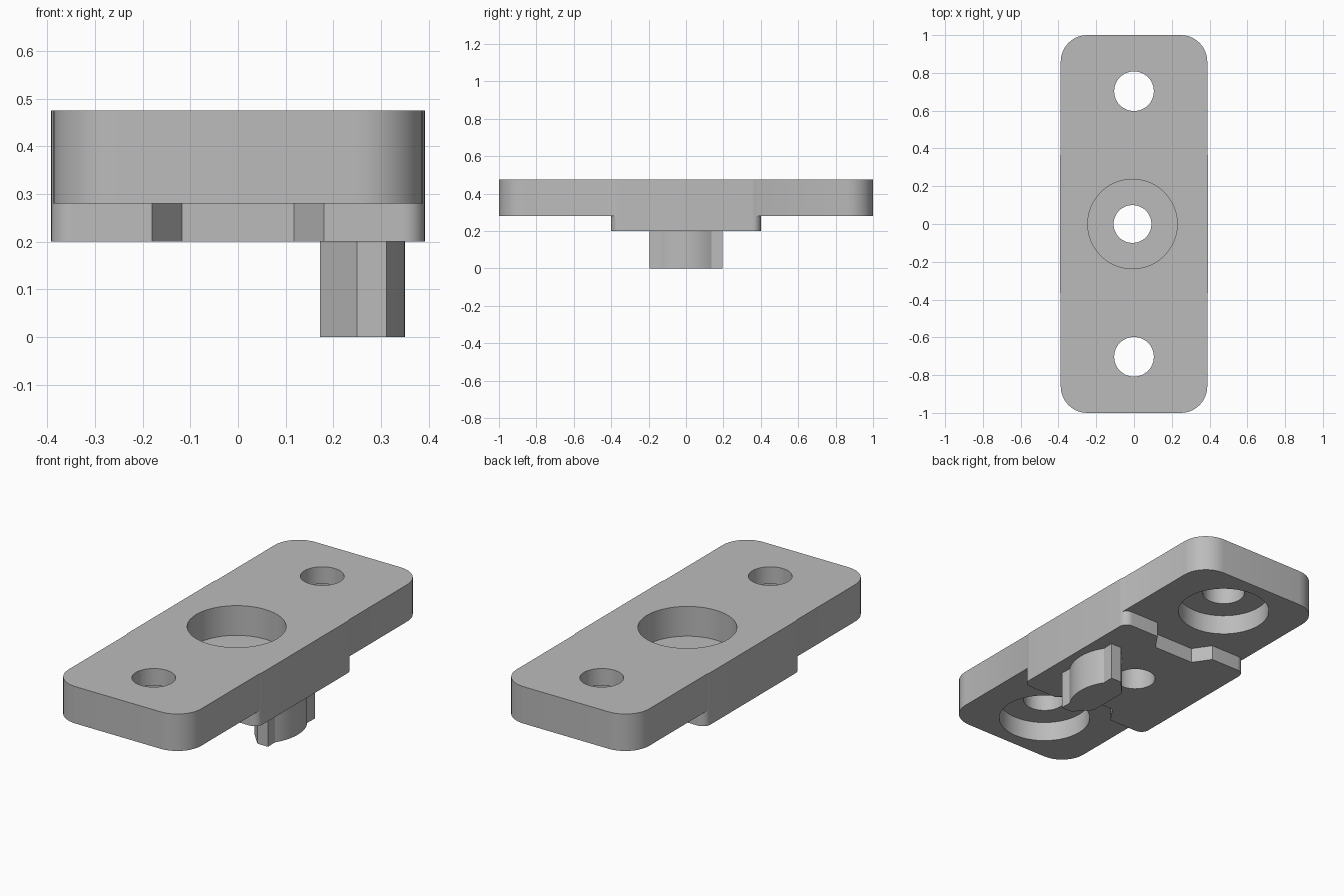
import bpy
import bmesh
import math
from mathutils import Vector

cube = bpy.data.objects.get("Cube")
if cube:
    bpy.data.objects.remove(cube, do_unlink=True)

grey = bpy.data.materials.new("plain_grey")
grey.use_nodes = True
colour = (0.5, 0.5, 0.5, 1)
grey.diffuse_color = colour
grey.node_tree.nodes["Principled BSDF"].inputs["Base Color"].default_value = colour


def rounded(corners, steps=10):
    """Outline from (x, y, radius) corners, each rounded by its radius."""
    outline = []
    for i, (x, y, r) in enumerate(corners):
        p = Vector((x, y))
        if r == 0:
            outline.append(p)
            continue
        a = (Vector(corners[i - 1][:2]) - p).normalized()
        b = (Vector(corners[(i + 1) % len(corners)][:2]) - p).normalized()
        half = a.angle(b) / 2
        centre = p + (a + b).normalized() * r / math.sin(half)
        start = p + a * r / math.tan(half) - centre
        end = p + b * r / math.tan(half) - centre
        sweep = math.pi - 2 * half
        for k in range(steps + 1):
            t = k / steps
            outline.append(centre + (start * math.sin((1 - t) * sweep)
                                     + end * math.sin(t * sweep)) / math.sin(sweep))
    return outline


def prism(name, outline, z0, z1):
    """Extrude a flat outline between two heights."""
    bm = bmesh.new()
    base = bm.faces.new([bm.verts.new((x, y, z0)) for x, y in outline])
    top = bmesh.ops.extrude_face_region(bm, geom=[base])["geom"]
    bmesh.ops.translate(bm, vec=(0, 0, z1 - z0),
                        verts=[v for v in top if isinstance(v, bmesh.types.BMVert)])
    bmesh.ops.recalc_face_normals(bm, faces=bm.faces)
    mesh = bpy.data.meshes.new(name)
    bm.to_mesh(mesh)
    bm.free()
    mesh.materials.append(grey)
    obj = bpy.data.objects.new(name, mesh)
    bpy.context.collection.objects.link(obj)
    return obj


def circle(x, y, r, n=48):
    return [(x + r * math.cos(2 * math.pi * i / n),
             y + r * math.sin(2 * math.pi * i / n)) for i in range(n)]


def combine(obj, tool, operation):
    """Apply a boolean and discard the tool."""
    tool.hide_render = True
    mod = obj.modifiers.new("boolean", 'BOOLEAN')
    mod.operation, mod.object, mod.solver = operation, tool, 'EXACT'
    bpy.context.view_layer.update()
    mesh = bpy.data.meshes.new_from_object(
        obj.evaluated_get(bpy.context.evaluated_depsgraph_get()))
    obj.modifiers.clear()
    obj.data = mesh
    bpy.data.objects.remove(tool, do_unlink=True)


TOP, PLATE_BOTTOM, BLOCK_BOTTOM = 0.475, 0.28, 0.2

# Long plate with rounded corners
plate = prism("mounting_plate", rounded(
    [(sx * 0.388, sy, 0.14) for sx, sy in ((-1, -1), (1, -1), (1, 1), (-1, 1))]),
    PLATE_BOTTOM, TOP)

# Central block, notched on its front and back ends
end = [(-0.392, -0.4, 0.045), (-0.18, -0.4, 0), (-0.118, -0.31, 0),
       (0.118, -0.31, 0), (0.18, -0.4, 0), (0.392, -0.4, 0.045)]
block = prism("central_block",
              rounded(end + [(-x, -y, r) for x, y, r in end]), BLOCK_BOTTOM, TOP)
combine(plate, block, 'UNION')

# Central hole with a counterbore from above
for r, z0 in ((0.1, 0.1), (0.237, 0.318)):
    combine(plate, prism("cutter", circle(-0.008, 0, r), z0, 0.6), 'DIFFERENCE')

# End holes with counterbores from below
for side in (-1, 1):
    for r, z1 in ((0.105, 0.6), (0.228, 0.385)):
        combine(plate, prism("cutter", circle(0, side * 0.703, r), 0.1, z1), 'DIFFERENCE')

# Locating peg: bevelled inside, bulging arc outside
bulge, rise, steps = 0.135, 0.04, 16
radius = (bulge ** 2 + rise ** 2) / (2 * rise)
spread = math.asin(bulge / radius)
arc = [(0.35 - radius + radius * math.cos(a), radius * math.sin(a))
       for a in (spread * (2 * i / steps - 1) for i in range(steps + 1))]
inner = [(0.312, 0.195), (0.25, 0.195), (0.172, 0.11)]
peg = prism("locating_peg", arc + inner + [(x, -y) for x, y in reversed(inner)],
            0, BLOCK_BOTTOM)

# Smooth curved walls, crisp edges
for obj in (plate, peg):
    bpy.ops.object.select_all(action='DESELECT')
    obj.select_set(True)
    bpy.context.view_layer.objects.active = obj
    bpy.ops.object.shade_smooth_by_angle(angle=math.radians(25))
